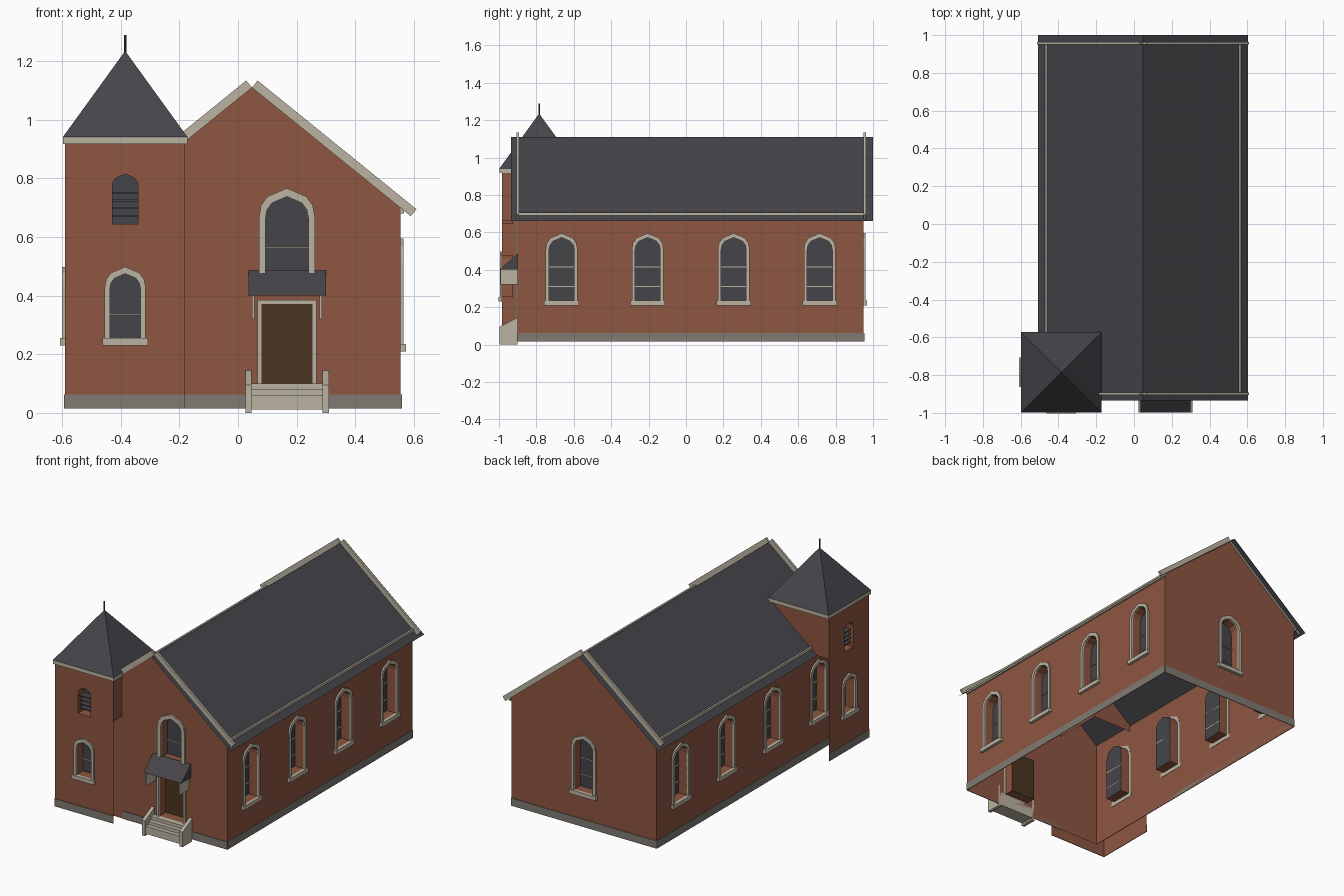
import bpy
import bmesh
from math import radians, sqrt
from mathutils import Matrix, Vector

default_cube = bpy.data.objects.get("Cube")
if default_cube:
    bpy.data.objects.remove(default_cube, do_unlink=True)


def make_material(name, red, green, blue):
    material = bpy.data.materials.new(name)
    material.use_nodes = True
    colour = (red, green, blue, 1)
    material.diffuse_color = colour
    material.node_tree.nodes["Principled BSDF"].inputs["Base Color"].default_value = colour
    return material


brick = make_material("red brick", 0.27, 0.092, 0.052)
slate = make_material("dark slate", 0.06, 0.058, 0.067)
trim = make_material("cream trim", 0.50, 0.455, 0.36)
stone = make_material("grey stone", 0.215, 0.195, 0.17)
wood = make_material("brown door wood", 0.07, 0.033, 0.014)

# Quarter turns that aim a part's outward axis at each side
FRONT, RIGHT, BACK, LEFT = range(4)
RECESS = 0.06
RIDGE_X, RIDGE_Z, SLOPE = 0.0475, 1.11, 0.81
WALL_RIGHT, WALL_LEFT, WALL_FRONT, WALL_BACK = 0.555, -0.46, -0.9, 0.95
TOWER_LEFT, TOWER_RIGHT, TOWER_FRONT, TOWER_BACK = -0.59, -0.18, -0.985, -0.585
BASE_Z = 0.015


def roof_z(x):
    return RIDGE_Z - SLOPE * abs(x - RIDGE_X)


def side_matrix(side):
    return Matrix.Rotation(radians(90 * side), 4, 'Z') @ Matrix.Rotation(radians(90), 4, 'X')


def finish(name, bm, material, matrix=None):
    if matrix:
        bm.transform(matrix)
    mesh = bpy.data.meshes.new(name)
    bm.to_mesh(mesh)
    bm.free()
    mesh.materials.append(material)
    obj = bpy.data.objects.new(name, mesh)
    bpy.context.collection.objects.link(obj)
    return obj


def prism(name, side, points, inner, outer, material):
    """Extrude a flat outline between two distances out from the centre."""
    bm = bmesh.new()
    near = [bm.verts.new((u, v, inner)) for u, v in points]
    far = [bm.verts.new((u, v, outer)) for u, v in points]
    bm.faces.new(far)
    bm.faces.new(near[::-1])
    for i in range(len(points)):
        j = (i + 1) % len(points)
        bm.faces.new((near[i], near[j], far[j], far[i]))
    bmesh.ops.recalc_face_normals(bm, faces=bm.faces)
    return finish(name, bm, material, side_matrix(side))


def rect(left, right, low, high):
    return [(left, low), (right, low), (right, high), (left, high)]


def sheet(name, side, points, out, material):
    bm = bmesh.new()
    bm.faces.new([bm.verts.new((u, v, out)) for u, v in points])
    return finish(name, bm, material, side_matrix(side))


def arch(centre, low, top, half):
    """Pointed arch outline, starting at the lower right."""
    curve = [(1, 1), (0.93, 0.62), (0.7, 0.3)]
    right = [(half, low)] + [(half * u, top - half * d) for u, d in curve]
    left = [(-u, v) for u, v in reversed(right)]
    return [(centre + u, v) for u, v in right + [(0, top)] + left]


def wall(name, side, out, outline, holes):
    """Thin wall with openings and brick reveals running inward."""
    bm = bmesh.new()
    edges = []
    for loop in [outline] + holes:
        verts = [bm.verts.new((u, v, out)) for u, v in loop]
        edges += [bm.edges.new((verts[i - 1], verts[i])) for i in range(len(verts))]
    bmesh.ops.triangle_fill(bm, use_beauty=True, edges=edges, normal=Vector((0, 0, 1)))
    for loop in holes:
        front = [bm.verts.new((u, v, out)) for u, v in loop]
        rear = [bm.verts.new((u, v, out - RECESS)) for u, v in loop]
        for i in range(len(loop)):
            bm.faces.new((front[i - 1], front[i], rear[i], rear[i - 1]))
    finish(name, bm, brick, side_matrix(side))


def window(name, side, out, centre, low, top, half, bars, border=0.018, sill=True):
    hole = arch(centre, low, top, half)
    sheet(name + "_pane", side, hole, out - RECESS, slate)
    surround = arch(centre, low, top + border * 1.3, half + border)
    prism(name + "_frame", side, surround + hole[::-1], out - 0.002, out + 0.01, trim)
    if sill:
        reach = half + border + 0.008
        prism(name + "_sill", side, rect(centre - reach, centre + reach, low - 0.025, low),
              out - 0.002, out + 0.018, trim)
    for z in bars:
        prism(name + "_bar", side, rect(centre - half, centre + half, z - 0.003, z + 0.003),
              out - RECESS, out - RECESS + 0.008, trim)
    return hole


def louvre(name, side, out, centre):
    half = 0.044
    hole = arch(centre, 0.645, 0.815, half)
    sheet(name + "_back", side, hole, out - RECESS, slate)
    for i in range(4):
        z = 0.67 + i * 0.026
        prism(name + "_slat", side, rect(centre - half, centre + half, z, z + 0.006),
              out - RECESS, out - 0.015, slate)
    return hole


# Nave side walls, four windows each
for side, out, label in ((RIGHT, WALL_RIGHT, "right"), (LEFT, -WALL_LEFT, "left")):
    flip = 1 if side == RIGHT else -1
    holes = [window(label + "_nave_window", side, out, flip * (-0.665 + 0.46 * i),
                    0.235, 0.572, 0.067, (0.31, 0.415)) for i in range(4)]
    ends = sorted((flip * WALL_FRONT, flip * WALL_BACK))
    wall(label + "_nave_wall", side, out, rect(*ends, BASE_Z, roof_z(WALL_RIGHT)), holes)

# Gable walls
gable = [(WALL_LEFT, BASE_Z), (WALL_RIGHT, BASE_Z), (WALL_RIGHT, roof_z(WALL_RIGHT)),
         (RIDGE_X, RIDGE_Z), (WALL_LEFT, roof_z(WALL_LEFT))]
DOOR_X = 0.167
doorway = rect(DOOR_X - 0.085, DOOR_X + 0.085, 0.1, 0.37)
front_window = window("front_window", FRONT, -WALL_FRONT, DOOR_X, 0.475, 0.738, 0.073,
                      (0.565,), 0.022, False)
wall("front_gable_wall", FRONT, -WALL_FRONT, gable, [doorway, front_window])
back_window = window("back_window", BACK, WALL_BACK, -RIDGE_X, 0.235, 0.572, 0.067, (0.31, 0.415))
wall("back_gable_wall", BACK, WALL_BACK, [(-x, z) for x, z in reversed(gable)], [back_window])

# Door and its frame
sheet("door", FRONT, doorway, -WALL_FRONT - RECESS, wood)
left, right = DOOR_X - 0.085, DOOR_X + 0.085
prism("door_frame", FRONT,
      [(left - 0.016, 0.1), (left, 0.1), (left, 0.37), (right, 0.37), (right, 0.1),
       (right + 0.016, 0.1), (right + 0.016, 0.386), (left - 0.016, 0.386)],
      0.898, 0.91, trim)

# Tower: two full walls, and two upper walls standing over the nave roof
tower_x = (TOWER_LEFT + TOWER_RIGHT) / 2
tower_y = (TOWER_FRONT + TOWER_BACK) / 2
EAVE_Z, UPPER_Z = 0.94, 0.66
for side, out, centre, ends, label in (
        (FRONT, -TOWER_FRONT, tower_x, (TOWER_LEFT, TOWER_RIGHT), "front"),
        (LEFT, -TOWER_LEFT, -tower_y, (-TOWER_BACK, -TOWER_FRONT), "left")):
    holes = [window("tower_" + label + "_window", side, out, centre, 0.255, 0.475, 0.052, (0.335,)),
             louvre("tower_" + label + "_louvre", side, out, centre)]
    wall("tower_" + label + "_wall", side, out, rect(*ends, BASE_Z, EAVE_Z), holes)
    prism("tower_" + label + "_plinth", side, rect(*ends, BASE_Z, 0.063), out, out + 0.004, stone)
sheet("tower_right_upper_wall", RIGHT, rect(TOWER_FRONT, TOWER_BACK, UPPER_Z, EAVE_Z),
      TOWER_RIGHT, brick)
sheet("tower_back_upper_wall", BACK, rect(-TOWER_RIGHT, -TOWER_LEFT, UPPER_Z, EAVE_Z),
      TOWER_BACK, brick)

# Tower eave boards, pyramid roof and spire
half = 0.212
for side in range(4):
    board = prism("tower_eave_board", side, rect(-half, half, 0.918, 0.942), half - 0.014, half, trim)
    board.location = (tower_x, tower_y, 0)
for name, sides, radius, tip, low, high in (
        ("tower_roof", 4, half * sqrt(2), 0, EAVE_Z + 0.002, 1.235),
        ("tower_spire", 8, 0.004, 0.004, 1.22, 1.29)):
    bm = bmesh.new()
    bmesh.ops.create_cone(bm, cap_ends=True, segments=sides, radius1=radius, radius2=tip,
                          depth=high - low, matrix=Matrix.Rotation(radians(45), 4, 'Z'))
    # square the base to the walls whatever the starting angle
    if sides == 4 and max(v.co.x for v in bm.verts) > half * 1.2:
        bm.transform(Matrix.Rotation(radians(45), 4, 'Z'))
    finish(name, bm, slate, Matrix.Translation((tower_x, tower_y, (low + high) / 2)))

# Nave roof
ROOF_FRONT, ROOF_BACK, SPAN = -0.935, 1.0, 0.555
bm = bmesh.new()
rows = [[bm.verts.new((x, y, roof_z(x))) for x in (RIDGE_X - SPAN, RIDGE_X, RIDGE_X + SPAN)]
        for y in (ROOF_FRONT, ROOF_BACK)]
for i in range(2):
    bm.faces.new((rows[0][i], rows[0][i + 1], rows[1][i + 1], rows[1][i]))
finish("nave_roof", bm, slate)


# Sloping gable boards lying on the roof
def gable_board(name, direction, reach, inner, outer):
    lift = Vector((SLOPE * direction, 1)).normalized() * 0.031
    end = RIDGE_X + direction * reach
    line = [Vector((RIDGE_X, RIDGE_Z)), Vector((end, roof_z(end)))]
    points = line + [line[1] + lift, line[0] + lift]
    prism(name, FRONT, [tuple(p) for p in points], inner, outer, trim)


gable_board("front_right_gable_board", 1, 0.542, 0.893, 0.906)
gable_board("front_left_gable_board", -1, 0.222, 0.893, 0.906)
for direction in (1, -1):
    gable_board("back_gable_board", direction, 0.542, -0.963, -0.95)

# Eave strips along the wall tops
prism("right_eave_strip", RIGHT, rect(-0.9, 0.96, 0.68, 0.705), WALL_RIGHT, WALL_RIGHT + 0.011, trim)
prism("left_eave_strip", LEFT, rect(-0.96, -TOWER_BACK, 0.68, 0.705),
      -WALL_LEFT, -WALL_LEFT + 0.011, trim)

# Stone plinth around the nave
for side, out, ends in ((FRONT, -WALL_FRONT, (TOWER_RIGHT, WALL_RIGHT)),
                        (RIGHT, WALL_RIGHT, (WALL_FRONT, WALL_BACK)),
                        (BACK, WALL_BACK, (-WALL_RIGHT, -WALL_LEFT)),
                        (LEFT, -WALL_LEFT, (-WALL_BACK, -WALL_FRONT))):
    prism("nave_plinth", side, rect(*ends, BASE_Z, 0.063), out, out + 0.004, stone)

# Door canopy with side brackets
prism("door_canopy", RIGHT, [(-0.997, 0.4), (-0.9, 0.4), (-0.9, 0.485)], 0.035, 0.3, slate)
for x in (0.048, 0.278):
    prism("canopy_bracket", RIGHT, rect(-0.993, -0.9, 0.32, 0.4), x, x + 0.008, trim)

# Entrance steps and side walls
for i, height in enumerate((0.06, 0.08, 0.1)):
    prism("entrance_step", FRONT, rect(0.045, 0.29, 0.012, height), 0.9, 0.99 - i * 0.028, trim)
for x in (0.025, 0.289):
    prism("step_side_wall", RIGHT, [(-0.997, 0), (-0.9, 0), (-0.9, 0.145), (-0.997, 0.095)],
          x, x + 0.021, trim)
